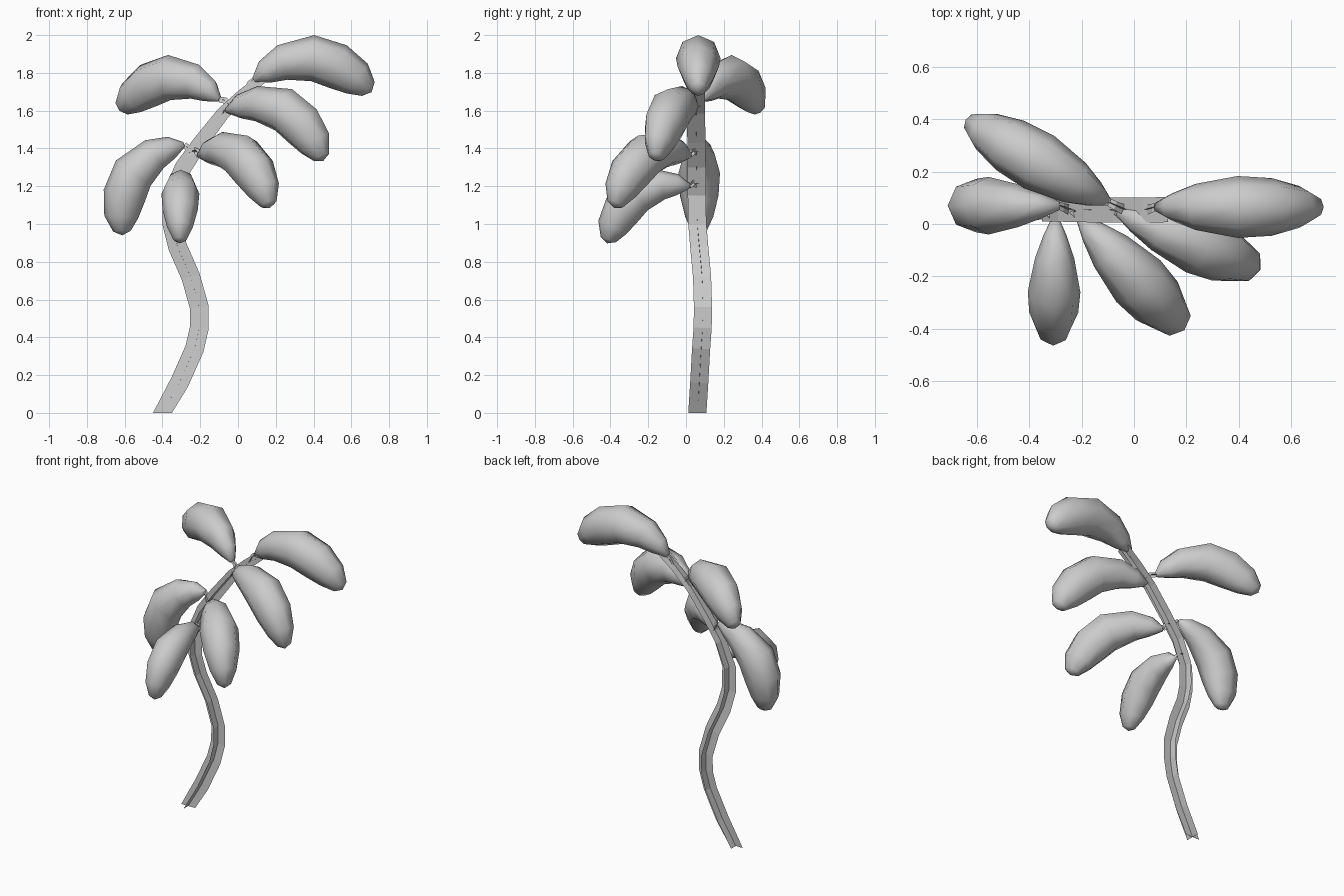
import bpy, math
from mathutils import Vector, Matrix

if "Cube" in bpy.data.objects:
    bpy.data.objects.remove(bpy.data.objects["Cube"])


def make_object(name, verts, faces, smooth=False):
    mesh = bpy.data.meshes.new(name)
    mesh.from_pydata([tuple(v) for v in verts], [], faces)
    mesh.update()
    ob = bpy.data.objects.new(name, mesh)
    bpy.context.collection.objects.link(ob)
    for p in mesh.polygons:
        p.use_smooth = smooth
    return ob


def crossed_strips(name, points, half_widths, first_dir=None):
    """Two ribbons crossing at right angles along a path."""
    pts = [Vector(p) for p in points]
    verts, faces = [], []
    n = len(pts)
    for i, (p, w) in enumerate(zip(pts, half_widths)):
        t = (pts[min(i + 1, n - 1)] - pts[max(i - 1, 0)]).normalized()
        depth = Vector((0, 1, 0))
        side = depth.cross(t).normalized()
        depth = t.cross(side)
        if i == 0 and first_dir:
            side, depth = Vector(first_dir), Vector((0, 1, 0))
        verts += [p - side * w[0], p + side * w[0], p - depth * w[1], p + depth * w[1]]
    for i in range(n - 1):
        a, b = 4 * i, 4 * i + 4
        faces += [(a, a + 1, b + 1, b), (a + 2, a + 3, b + 3, b + 2)]
    return make_object(name, verts, faces)


# Stem: x, y, z
stem = [(-.40, .06, 0), (-.31, .07, .16), (-.23, .08, .34), (-.205, .088, .45),
        (-.205, .09, .56), (-.25, .085, .72), (-.32, .07, .88), (-.35, .06, 1.0),
        (-.35, .057, 1.15), (-.29, .057, 1.3), (-.2, .055, 1.43),
        (-.08, .053, 1.585), (.03, .053, 1.69), (.13, .055, 1.77)]
widths = [(.05 if i < 9 else .05 - .005 * (i - 8), .048) for i in range(len(stem))]
crossed_strips("stem", stem, widths, first_dir=(1, 0, 0))

# Pod stations along the bent centre line: length, height, half height, half width
POD = [(0, 0, .015, .018), (.06, .045, .065, .052), (.15, .095, .095, .088),
       (.31, .118, .122, .118), (.44, .075, .122, .11), (.545, .01, .097, .08),
       (.605, -.045, .05, .042)]
SIDES = 8


def pod(name, base, azimuth, pitch, scale):
    m = (Matrix.Translation(base) @ Matrix.Rotation(math.radians(azimuth), 4, 'Z')
         @ Matrix.Rotation(math.radians(-pitch), 4, 'Y') @ Matrix.Scale(scale, 4))
    verts, faces = [], []
    n = len(POD)
    for i, (x, z, h, w) in enumerate(POD):
        a, b = POD[max(i - 1, 0)], POD[min(i + 1, n - 1)]
        t = Vector((b[0] - a[0], 0, b[1] - a[1])).normalized()
        up = Vector((-t.z, 0, t.x))
        for k in range(SIDES):
            ang = 2 * math.pi * k / SIDES
            verts.append(m @ (Vector((x, 0, z)) + up * h * math.cos(ang)
                              + Vector((0, 1, 0)) * w * math.sin(ang)))
    for i in range(n - 1):
        for k in range(SIDES):
            j = (k + 1) % SIDES
            faces.append((i * SIDES + k, (i + 1) * SIDES + k,
                          (i + 1) * SIDES + j, i * SIDES + j))
    # Closed ends, the outer one slightly domed
    faces.append(tuple(range(SIDES)))
    tip = len(verts)
    verts.append(m @ Vector((.622, 0, -.062)))
    last = (n - 1) * SIDES
    faces += [(last + k, tip, last + (k + 1) % SIDES) for k in range(SIDES)]
    make_object(name, verts, faces, smooth=True)


# Pods: name, base, azimuth, pitch, scale, point on the stem
pods = [
    ("pod_top_right", (.085, .065, 1.76), 0, 0, 1, (.05, .055, 1.71)),
    ("pod_top_left", (-.10, .085, 1.66), 150, 0, .98, (-.04, .055, 1.625)),
    ("pod_mid_right", (-.06, .045, 1.60), -22, -20, .98, (-.08, .055, 1.585)),
    ("pod_front_right", (-.205, .02, 1.36), -47, -21, .98, (-.23, .055, 1.385)),
    ("pod_front", (-.30, .02, 1.20), -91, -29, .85, (-.33, .055, 1.21)),
    ("pod_left", (-.285, .07, 1.42), 180, -50, .93, (-.25, .055, 1.365)),
]
for name, base, az, pitch, s, root in pods:
    pod(name, base, az, pitch, s)
    # Short stalk joining pod to stem
    a, b = Vector(root), Vector(base)
    crossed_strips(name + "_stalk", [a, (a + b) / 2 + Vector((0, 0, .012)), b],
                   [(.02, .02), (.017, .017), (.015, .015)])
